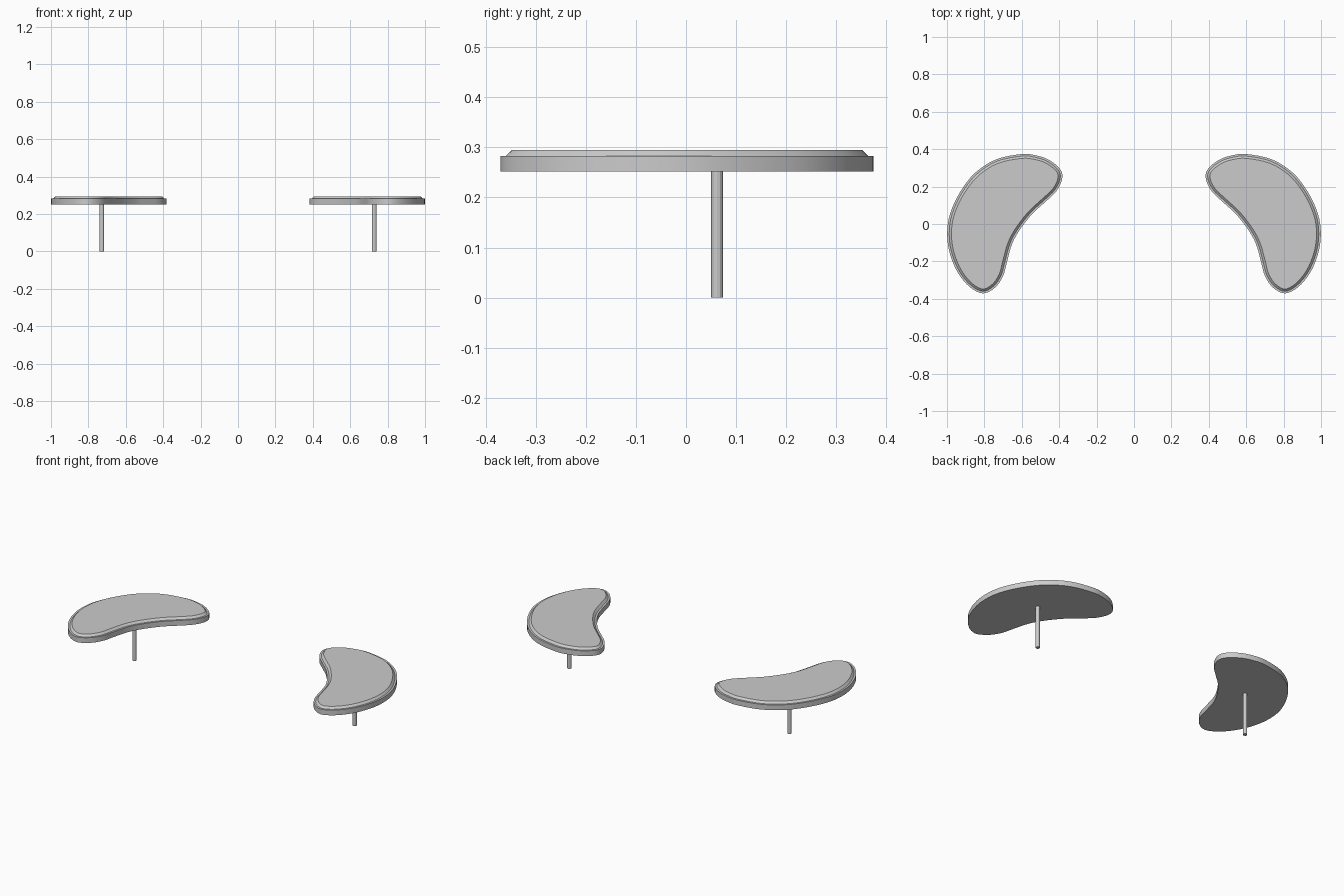
import bpy, bmesh
from mathutils import Vector

if "Cube" in bpy.data.objects:
    bpy.data.objects.remove(bpy.data.objects["Cube"])

# Outline of the right-hand bean-shaped top, counter-clockwise seen from above
OUTLINE = [(.60, .374), (.52, .366), (.455, .343), (.398, .297), (.383, .248), (.413, .178),
           (.481, .112), (.545, .053), (.61, -.03), (.652, -.107), (.678, -.198),
           (.70, -.278), (.743, -.340), (.807, -.371), (.877, -.338), (.941, -.262),
           (.984, -.16), (.999, -.055), (.984, .053), (.93, .171), (.85, .273), (.738, .345)]
STEPS = 4
# (inset, height) of each ring from underside to top face
RINGS = [(0, .252), (0, .283), (.011, .283), (.023, .295)]


def smooth_loop(points, steps):
    """Closed Catmull-Rom curve as (position, outward normal) pairs."""
    p = [Vector(q) for q in points]
    n, out = len(p), []
    for i in range(n):
        a, b, c, d = p[i - 1], p[i], p[(i + 1) % n], p[(i + 2) % n]
        for s in range(steps):
            t = s / steps
            pos = .5 * (2 * b + (c - a) * t + (2 * a - 5 * b + 4 * c - d) * t**2
                        + (3 * b - a - 3 * c + d) * t**3)
            tan = ((c - a) + 2 * t * (2 * a - 5 * b + 4 * c - d)
                   + 3 * t * t * (3 * b - a - 3 * c + d)).normalized()
            out.append((pos, Vector((tan.y, -tan.x))))
    return out


def finish(name, bm):
    """Make an object, mirror it to the left side and smooth it."""
    bmesh.ops.recalc_face_normals(bm, faces=bm.faces)
    mesh = bpy.data.meshes.new(name)
    bm.to_mesh(mesh)
    bm.free()
    obj = bpy.data.objects.new(name, mesh)
    bpy.context.collection.objects.link(obj)
    obj.modifiers.new("mirror", 'MIRROR').use_mirror_merge = False
    bpy.ops.object.select_all(action='DESELECT')
    obj.select_set(True)
    bpy.context.view_layer.objects.active = obj
    bpy.ops.object.shade_smooth_by_angle(angle=.5)


# Table tops with stepped, bevelled rim
bm = bmesh.new()
curve = smooth_loop(OUTLINE, STEPS)
rings = [[bm.verts.new((*(p - nrm * inset), z)) for p, nrm in curve] for inset, z in RINGS]
n = len(curve)
for lo, hi in zip(rings, rings[1:]):
    for i in range(n):
        j = (i + 1) % n
        bm.faces.new((lo[i], lo[j], hi[j], hi[i]))
bm.faces.new(rings[0][::-1])
bm.faces.new(rings[-1])
finish("table_tops", bm)

# Thin support posts
bm = bmesh.new()
bmesh.ops.create_cone(bm, cap_ends=True, segments=12, radius1=.012, radius2=.012, depth=.254)
bmesh.ops.translate(bm, verts=bm.verts, vec=(.728, .062, .127))
finish("posts", bm)
